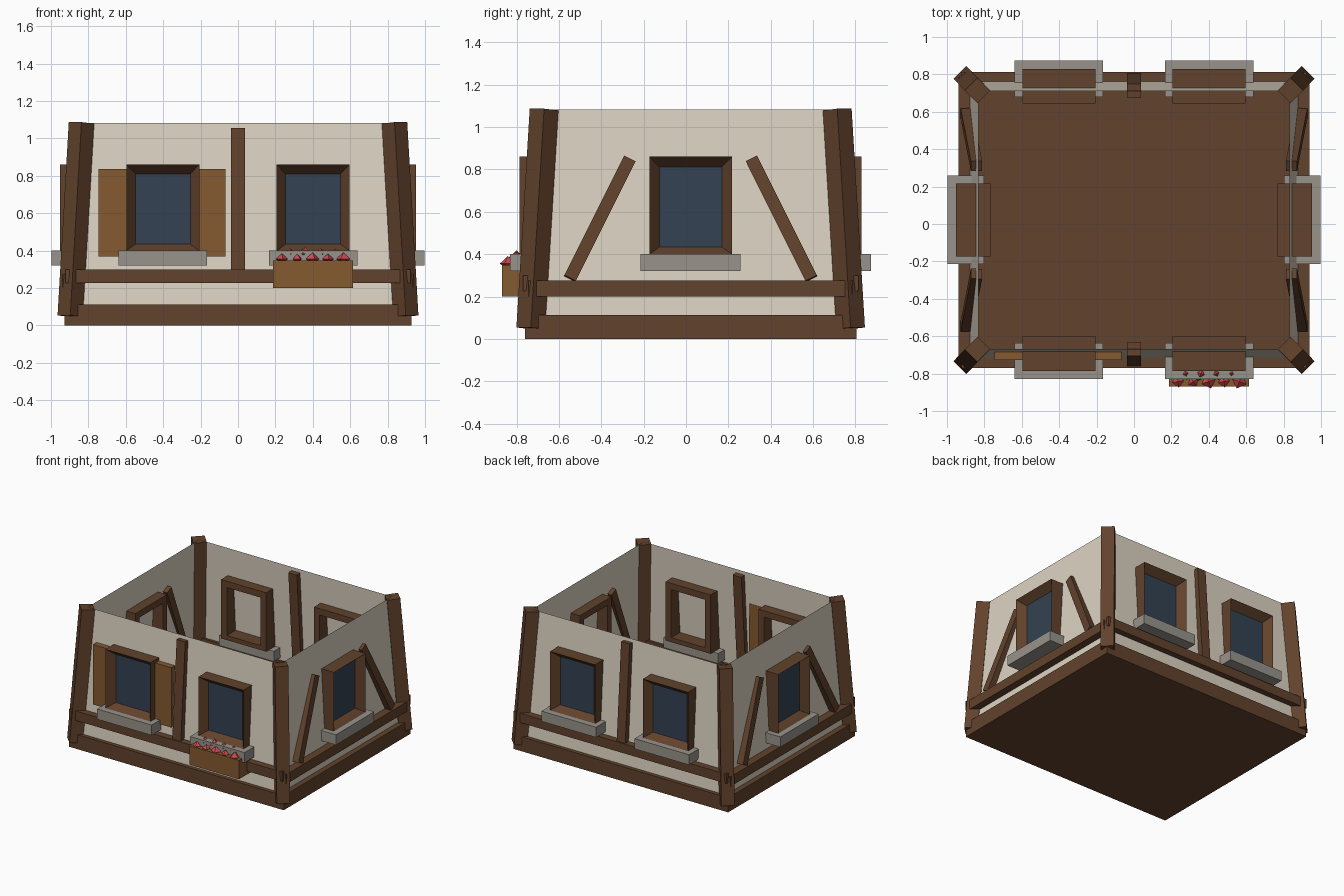
import bpy, bmesh, math, random
from mathutils import Vector, Matrix

if "Cube" in bpy.data.objects:
    bpy.data.objects.remove(bpy.data.objects["Cube"])

random.seed(4)
CY = 0.022  # middle of the house in y


def material(name, hexcode):
    def lin(c):
        return c / 12.92 if c <= 0.04045 else ((c + 0.055) / 1.055) ** 2.4
    m = bpy.data.materials.new(name)
    m.diffuse_color = [lin(int(hexcode[i:i + 2], 16) / 255) for i in (0, 2, 4)] + [1]
    m.use_nodes = True
    m.node_tree.nodes["Principled BSDF"].inputs["Base Color"].default_value = m.diffuse_color
    return m


TIMBER = material("timber", "62422c")
PLASTER = material("plaster", "ddd4c3")
GLASS = material("glass", "344252")
STONE = material("stone", "98948b")
WOOD = material("light_wood", "855a30")
PETAL = material("petals", "d4494f")


def mesh_object(name, verts, faces, mat, matrix=None):
    me = bpy.data.meshes.new(name)
    me.from_pydata([tuple(v) for v in verts], [], faces)
    if matrix:
        me.transform(matrix)
    me.materials.append(mat)
    ob = bpy.data.objects.new(name, me)
    bpy.context.collection.objects.link(ob)
    return ob


def prism(name, bottom, top, mat, matrix=None):
    """Closed solid between two loops with equal point counts."""
    n = len(bottom)
    faces = [tuple(reversed(range(n))), tuple(range(n, 2 * n))]
    faces += [(i, (i + 1) % n, n + (i + 1) % n, n + i) for i in range(n)]
    return mesh_object(name, list(bottom) + list(top), faces, mat, matrix)


def rect(x0, x1, y0, y1, z):
    return [(x0, y0, z), (x1, y0, z), (x1, y1, z), (x0, y1, z)]


def box(name, x0, x1, y0, y1, z0, z1, mat, matrix=None):
    return prism(name, rect(x0, x1, y0, y1, z0), rect(x0, x1, y0, y1, z1), mat, matrix)


def bar(name, a, b, side, w, d, mat):
    """Straight timber from a to b; w is measured along side, d across it."""
    a, b, s = Vector(a), Vector(b), Vector(side)
    axis = (b - a).normalized()
    s = (s - axis * s.dot(axis)).normalized()
    t = axis.cross(s)
    ring = [s * (i * w / 2) + t * (j * d / 2) for i, j in ((-1, -1), (1, -1), (1, 1), (-1, 1))]
    return prism(name, [a + r for r in ring], [b + r for r in ring], mat)


# base slab, also the floor
box("base_slab", -0.928, 0.928, CY - 0.782, CY + 0.782, 0, 0.113, TIMBER)

# leaning plaster walls, thin open sheet
low = rect(-0.888, 0.888, CY - 0.755, CY + 0.755, 0.06)
high = rect(-0.832, 0.832, CY - 0.69, CY + 0.69, 1.083)
mesh_object("plaster_walls", low + high,
            [(i, (i + 1) % 4, 4 + (i + 1) % 4, 4 + i) for i in range(4)], PLASTER)

# corner posts, turned 45 degrees and leaning inward
for sx in (-1, 1):
    for sy in (-1, 1):
        bar("corner_post", (sx * 0.897, CY + sy * 0.755, 0.05),
            (sx * 0.837, CY + sy * 0.692, 1.083), (1, 1, 0), 0.096, 0.096, TIMBER)

for s in (-1, 1):
    # horizontal rails
    y0, y1 = sorted((CY + s * 0.72, CY + s * 0.792))
    box("long_rail", -0.922, 0.922, y0, y1, 0.226, 0.30, TIMBER)
    x0, x1 = sorted((s * 0.868, s * 0.938))
    box("side_rail", x0, x1, CY - 0.765, CY + 0.765, 0.20, 0.275, TIMBER)
    # middle studs on front and back
    bar("middle_stud", (0, CY + s * 0.748, 0.24), (0, CY + s * 0.69, 1.054),
        (1, 0, 0), 0.074, 0.075, TIMBER)
    # diagonal braces on the sides
    for t in (-1, 1):
        bar("diagonal_brace", (s * 0.897, CY + t * 0.57, 0.285),
            (s * 0.842, CY + t * 0.288, 0.85), (1, 0, 0), 0.06, 0.06, TIMBER)


def window(label, x, y, angle):
    """Local frame: outer face at y = 0 facing -y, wall behind."""
    m = Matrix.Translation((x, y, 0)) @ Matrix.Rotation(angle, 4, 'Z')

    def loop(hw, z0, z1, d):
        return [(-hw, d, z0), (hw, d, z0), (hw, d, z1), (-hw, d, z1)]
    # splayed front, straight reveal, flat back rim
    rings = [loop(0.195, 0.40, 0.86, 0), loop(0.146, 0.435, 0.81, 0.06),
             loop(0.146, 0.435, 0.81, 0.185), loop(0.195, 0.40, 0.86, 0.185)]
    faces = []
    for r in range(4):
        a, b = r * 4, (r + 1) % 4 * 4
        faces += [(a + i, a + (i + 1) % 4, b + (i + 1) % 4, b + i) for i in range(4)]
    mesh_object(label + "_window_frame", sum(rings, []), faces, TIMBER, m)
    mesh_object(label + "_window_glass", loop(0.147, 0.434, 0.811, 0.059),
                [(0, 1, 2, 3)], GLASS, m)
    box(label + "_window_sill", -0.236, 0.236, -0.045, 0.15, 0.32, 0.40, STONE, m)


for s in (-1, 1):
    window("front", s * 0.402, CY - 0.807, 0)
    window("back", s * 0.402, CY + 0.807, math.pi)
    window("side", s * 0.952, CY, s * math.pi / 2)

# shutters on the front left window
box("left_shutter", -0.745, -0.585, -0.728, -0.682, 0.368, 0.836, WOOD)
box("right_shutter", -0.225, -0.067, -0.728, -0.682, 0.368, 0.836, WOOD)

# flower box on the front right window
box("flower_box", 0.186, 0.616, -0.868, -0.70, 0.20, 0.348, WOOD)

# faceted blooms
for i in range(9):
    x = 0.235 + i * 0.041
    y = -0.842 if i % 2 == 0 else -0.80
    r = random.uniform(0.03, 0.042)
    z = 0.355 if i % 2 == 0 else 0.382
    a0 = random.uniform(0, 1.5)
    pts = [(x + r * math.cos(a0 + k * math.pi / 2), y + r * math.sin(a0 + k * math.pi / 2), z)
           for k in range(4)] + [(x, y, z + r * 0.9), (x, y, z - r * 0.6)]
    tris = [(k, (k + 1) % 4, 4) for k in range(4)] + [((k + 1) % 4, k, 5) for k in range(4)]
    mesh_object("flower", pts, tris, PETAL)

# consistent outward normals
for ob in bpy.data.objects:
    bm = bmesh.new()
    bm.from_mesh(ob.data)
    if ob.name.startswith("plaster") or "glass" in ob.name:
        pass
    else:
        bmesh.ops.recalc_face_normals(bm, faces=bm.faces)
    bm.to_mesh(ob.data)
    bm.free()
